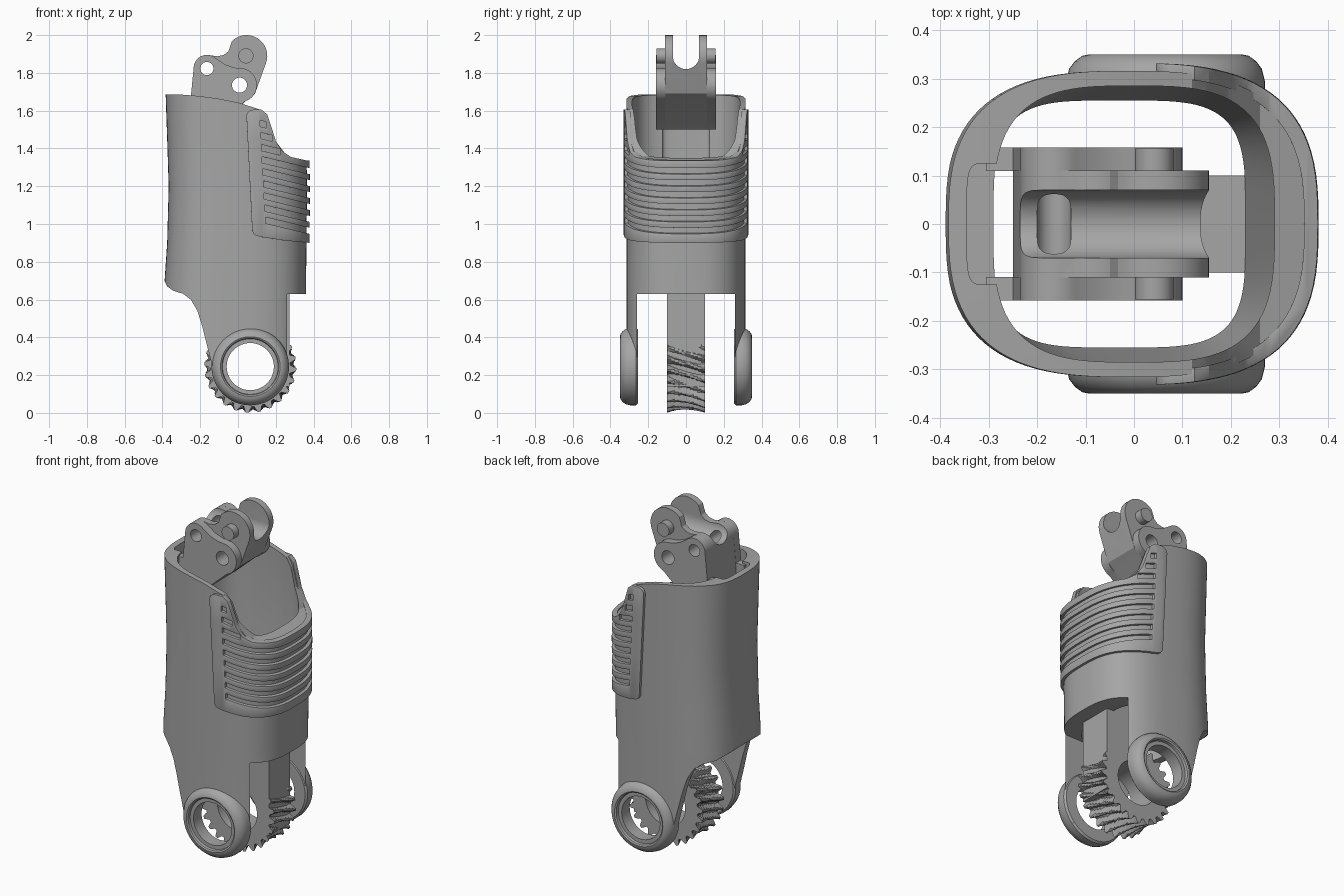
import bpy, bmesh
from math import sin, cos, pi, radians, copysign

cube = bpy.data.objects.get("Cube")
if cube:
    bpy.data.objects.remove(cube, do_unlink=True)

grey = bpy.data.materials.new("plain grey")
grey.use_nodes = True
grey.diffuse_color = (0.38, 0.38, 0.38, 1)
grey.node_tree.nodes["Principled BSDF"].inputs["Base Color"].default_value = (0.38, 0.38, 0.38, 1)

PX, PZ = 0.065, 0.245          # lower pivot


def loft(name, rings):
    """Closed solid through a list of equal-length point rings."""
    bm = bmesh.new()
    rows = [[bm.verts.new(p) for p in ring] for ring in rings]
    n = len(rows[0])
    for a, b in zip(rows, rows[1:]):
        for i in range(n):
            j = (i + 1) % n
            bm.faces.new((a[i], a[j], b[j], b[i]))
    bm.faces.new(rows[0][::-1])
    bm.faces.new(rows[-1])
    bmesh.ops.recalc_face_normals(bm, faces=bm.faces)
    me = bpy.data.meshes.new(name)
    bm.to_mesh(me)
    bm.free()
    ob = bpy.data.objects.new(name, me)
    bpy.context.collection.objects.link(ob)
    me.materials.append(grey)
    return ob


def prism(name, outline, y0, y1):
    return loft(name, [[(x, y, z) for x, z in outline] for y in (y0, y1)])


def arc(cx, cz, r, a0, a1, n=16):
    return [(cx + r * cos(radians(a0 + (a1 - a0) * i / n)),
             cz + r * sin(radians(a0 + (a1 - a0) * i / n))) for i in range(n + 1)]


def rod(name, cx, cz, r, y0, y1, n=48):
    return prism(name, arc(cx, cz, r, 0, 360 - 360 / n, n - 1), y0, y1)


def section(x0, x1, half_y, z, power=2.8, n=96):
    """Rounded-box cross-section at height z."""
    def s(v):
        return copysign(abs(v) ** (2 / power), v)
    mid, half = (x0 + x1) / 2, (x1 - x0) / 2
    return [(mid + half * s(cos(2 * pi * i / n)), half_y * s(sin(2 * pi * i / n)), z)
            for i in range(n)]


def apply(ob, kind, **settings):
    mod = ob.modifiers.new(kind, kind)
    for key, value in settings.items():
        setattr(mod, key, value)
    bpy.context.view_layer.objects.active = ob
    bpy.ops.object.modifier_apply(modifier=mod.name)


def cut(ob, tool, operation='DIFFERENCE'):
    apply(ob, 'BOOLEAN', object=tool, operation=operation, solver='EXACT')
    bpy.data.objects.remove(tool, do_unlink=True)


def body(name, grow=0.0):
    """Waisted outer body, optionally enlarged."""
    ends = [(-0.39, 0.36, -0.1), (-0.39, 0.36, 0.68), (-0.375, 0.363, 0.9),
            (-0.367, 0.365, 1.2), (-0.375, 0.362, 1.45), (-0.387, 0.36, 1.8)]
    return loft(name, [section(a - grow, b + grow, 0.316 + grow, z) for a, b, z in ends])


# Shell with two ears
shell = body("shell")
ear_end = arc(PX, PZ, 0.2, 0, -180)
side = [(-0.5, 1.685), (-0.3, 1.685), (-0.2, 1.677), (-0.1, 1.663), (0, 1.643), (0.12, 1.605),
        (0.155, 1.56), (0.19, 1.45), (0.26, 1.36), (0.35, 1.33), (0.5, 1.33), (0.5, 0.63),
        (0.285, 0.63)] + ear_end + [(-0.165, 0.36), (-0.19, 0.46), (-0.215, 0.54), (-0.25, 0.6),
        (-0.29, 0.63), (-0.345, 0.648), (-0.375, 0.67), (-0.4, 0.72), (-0.5, 0.72)]
cut(shell, prism("side_cutter", side, -0.6, 0.6), 'INTERSECT')
cut(shell, loft("cavity", [section(-0.29, 0.23, 0.255, -0.2, 4), section(-0.29, 0.23, 0.255, 0.95, 4),
                           section(-0.29, 0.29, 0.285, 1.15, 3.2), section(-0.29, 0.29, 0.285, 1.9, 3.2)]))
cut(shell, prism("ear_gap", [(-0.5, -0.1), (0.5, -0.1), (0.5, 0.63), (-0.5, 0.63)], -0.26, 0.26))
cut(shell, loft("cable_slot", [section(-0.345, -0.255, 0.125, z, 5) for z in (1.0, 1.9)]))
cut(shell, rod("pivot_hole", PX, PZ, 0.125, -0.6, 0.6))

# Ribbed grip pad
grip = body("grip_pad", 0.016)
pad = arc(0.08, 1.57, 0.035, 180, 90, 6) + [(0.125, 1.605), (0.155, 1.58), (0.175, 1.52), (0.2, 1.44),
      (0.235, 1.385), (0.28, 1.355), (0.36, 1.337), (0.5, 1.33), (0.5, 0.895), (0.38, 0.9),
      (0.25, 0.912), (0.13, 0.93)] + arc(0.11, 0.97, 0.035, 270, 180, 6)
cut(grip, prism("pad_cutter", pad, -0.6, 0.6), 'INTERSECT')
cut(grip, body("pad_hollow", -0.012))
for i in range(9):
    z, x0 = 1.02 + 0.064 * i, 0.145 - 0.0035 * i
    x1 = {6: 0.225, 7: 0.18, 8: 0.15}.get(i, 0.6)
    drop = 0.24 * (x1 - x0)
    cut(grip, prism("groove", [(x0, z - 0.016), (x1, z - 0.016 - drop),
                               (x1, z + 0.016 - drop), (x0, z + 0.016)], -0.6, 0.6))

# Rounded bearing rings on the ears
ring_profile = [(0.195, 0.255), (0.205, 0.265), (0.205, 0.295), (0.199, 0.32), (0.187, 0.336),
                (0.172, 0.347), (0.158, 0.35), (0.15, 0.345), (0.147, 0.33), (0.13, 0.33)]
for label, s in (("left", -1), ("right", 1)):
    ring = loft(label + "_bearing_ring", [[(x, s * y, z) for x, z in arc(PX, PZ, r, 0, 354, 59)]
                                          for r, y in ring_profile])
    cut(ring, rod("ring_hole", PX, PZ, 0.125, -0.6, 0.6))

# Worm wheel with slanted, throated teeth
teeth, layers, steps = 24, 10, 192


def wheel_ring(y):
    ring = []
    for i in range(steps):
        a = 2 * pi * i / steps
        wave = max(-1, min(1, 2 * sin(teeth * (a + 1.3 * y))))
        r = 0.212 + 0.016 * wave + 0.016 * (y / 0.1) ** 2
        ring.append((PX + r * cos(a), y, PZ + r * sin(a)))
    return ring


wheel = loft("worm_wheel", [wheel_ring(-0.1 + 0.2 * k / layers) for k in range(layers + 1)])
cut(wheel, rod("wheel_hole", PX, PZ, 0.13, -0.6, 0.6))

# Arm rising from the wheel
arm = prism("wheel_arm", [(0.1, 0.3), (0.2, 0.14), (0.272, 0.14), (0.272, 0.95), (0.1, 0.95)], -0.1, 0.1)
cut(arm, rod("arm_hole", PX, PZ, 0.13, -0.6, 0.6))

# Upper link with a round-bottomed channel
link_side = arc(0.045, 1.89, 0.11, -20, 135) + [(-0.05, 1.915), (-0.075, 1.895), (-0.11, 1.888)] + \
    arc(-0.165, 1.825, 0.07, 80, 180, 8) + [(-0.25, 1.65), (-0.25, 1.5), (-0.13, 1.5), (0.035, 1.645),
                                            (0.09, 1.69)]
link = prism("upper_link", link_side, -0.11, 0.11)
channel = [(0.07, 2.2)] + arc(0, 1.89, 0.07, 0, -180) + [(-0.07, 2.2)]
cut(link, loft("channel", [[(x, y, z) for y, z in channel] for x in (-0.5, 0.5)]))

# Outer cheek plates and pin ends
cheek_side = arc(-0.165, 1.825, 0.07, 50, 180) + [(-0.25, 1.67), (-0.305, 1.67), (-0.305, 1.5),
             (-0.13, 1.5), (0.035, 1.647)] + arc(0.01, 1.735, 0.09, -60, 75) + [(-0.02, 1.828), (-0.07, 1.845)]
parts = [link]
for label, s in (("left", -1), ("right", 1)):
    parts.append(prism(label + "_cheek", cheek_side, s * 0.109, s * 0.158))
    rod(label + "_pin_end", 0.042, 1.89, 0.04, s * 0.1, s * 0.156, 32)
for ob in parts:
    cut(ob, rod("rear_hole", -0.165, 1.823, 0.035, -0.6, 0.6, 32))
    cut(ob, rod("front_hole", 0.008, 1.735, 0.04, -0.6, 0.6, 32))

# Softened edges and shading
for ob in [grip]:
    apply(ob, 'BEVEL', width=0.005, segments=2, limit_method='ANGLE', angle_limit=radians(50))
for ob in bpy.context.scene.objects:
    if ob.type == 'MESH':
        bpy.ops.object.select_all(action='DESELECT')
        ob.select_set(True)
        bpy.context.view_layer.objects.active = ob
        bpy.ops.object.shade_smooth_by_angle(angle=radians(30))
